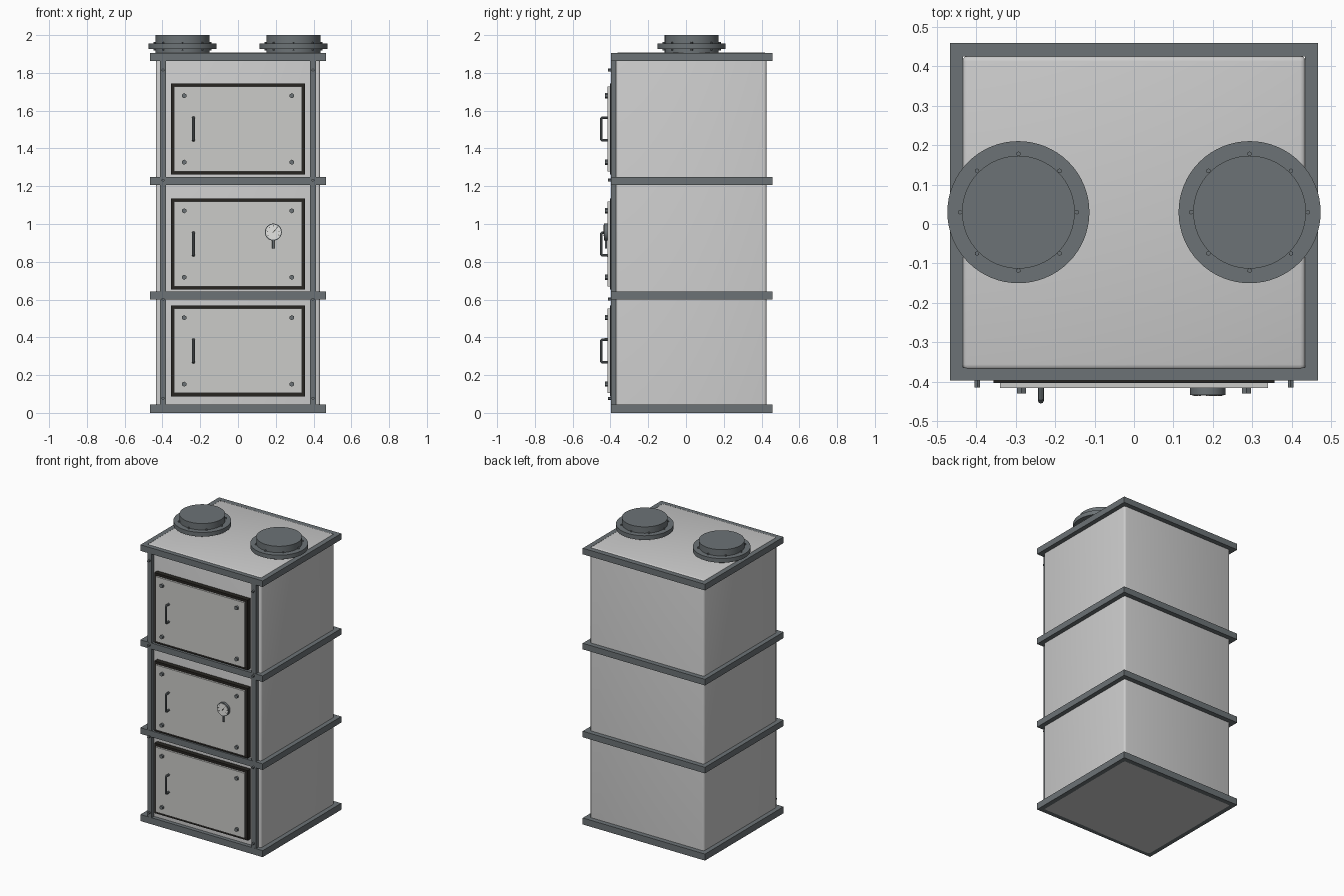
import bpy, bmesh, math
from mathutils import Vector, Matrix

if "Cube" in bpy.data.objects:
    bpy.data.objects.remove(bpy.data.objects["Cube"])


def material(name, rgb):
    m = bpy.data.materials.new(name)
    m.diffuse_color = (*rgb, 1)
    m.use_nodes = True
    m.node_tree.nodes["Principled BSDF"].inputs["Base Color"].default_value = m.diffuse_color
    return m


LIGHT = material("light grey enamel", (0.60, 0.60, 0.60))
DOOR = material("door grey", (0.60, 0.60, 0.58))
STEEL = material("dark steel", (0.15, 0.17, 0.18))
BLACK = material("black seal", (0.02, 0.018, 0.015))
WHITE = material("dial white", (0.78, 0.78, 0.76))


def finish(bm, name, mat, smooth=False):
    bmesh.ops.recalc_face_normals(bm, faces=bm.faces)
    me = bpy.data.meshes.new(name)
    bm.to_mesh(me)
    bm.free()
    ob = bpy.data.objects.new(name, me)
    bpy.context.collection.objects.link(ob)
    me.materials.append(mat)
    if smooth:
        shade(ob)
    return ob


def shade(ob):
    bpy.ops.object.select_all(action='DESELECT')
    ob.select_set(True)
    bpy.context.view_layer.objects.active = ob
    bpy.ops.object.shade_smooth_by_angle(angle=math.radians(35))


def box(name, x, y, z, mat, bevel=0.0, segs=3):
    """Box from (min, max) ranges, with optional rounding above the base."""
    bm = bmesh.new()
    bmesh.ops.create_cube(bm, size=1)
    for v in bm.verts:
        v.co = [(a + b) / 2 + c * (b - a) for (a, b), c in zip((x, y, z), v.co)]
    if bevel:
        edges = [e for e in bm.edges if max(v.co.z for v in e.verts) > z[0] + 1e-4]
        bmesh.ops.bevel(bm, geom=edges, offset=bevel, segments=segs,
                        profile=0.5, affect='EDGES')
    return finish(bm, name, mat, bool(bevel))


def rod(name, start, end, r, mat, sides=12):
    """Cylinder between two points."""
    a, b = Vector(start), Vector(end)
    bm = bmesh.new()
    rot = (b - a).to_track_quat('Z', 'Y').to_matrix().to_4x4()
    bmesh.ops.create_cone(bm, cap_ends=True, segments=sides, radius1=r, radius2=r,
                          depth=(b - a).length,
                          matrix=Matrix.Translation((a + b) / 2) @ rot)
    return finish(bm, name, mat, sides > 8)


def band(name, z0, z1):
    """Rectangular collar around the cabinet."""
    bm = bmesh.new()

    def loop(hx, y0, y1, z):
        return [bm.verts.new(p) for p in
                ((-hx, y0, z), (hx, y0, z), (hx, y1, z), (-hx, y1, z))]
    outer, inner = (0.466, -0.397, 0.459), (0.433, -0.364, 0.424)
    rings = [loop(*outer, z0), loop(*outer, z1), loop(*inner, z1), loop(*inner, z0)]
    for i in range(4):
        p, q = rings[i], rings[(i + 1) % 4]
        for j in range(4):
            k = (j + 1) % 4
            bm.faces.new((p[j], p[k], q[k], q[j]))
    finish(bm, name, STEEL)


# Cabinet and its four bands
box("cabinet_body", (-0.435, 0.435), (-0.37, 0.426), (0, 1.909), LIGHT, 0.014)
BANDS = [(0, 0.045), (0.601, 0.643), (1.207, 1.249), (1.862, 1.904)]
for i, (z0, z1) in enumerate(BANDS):
    band(f"band_{i + 1}", z0, z1)

# Front corner posts with their bolts
for side, s in (("left", -1), ("right", 1)):
    xs = sorted((s * 0.381, s * 0.414))
    for i in range(3):
        box(f"post_{side}_{i + 1}", xs, (-0.396, -0.365),
            (BANDS[i][1], BANDS[i + 1][0]), STEEL)
    for i, z in enumerate((0.077, 0.602, 1.232, 1.815)):
        rod(f"post_bolt_{side}_{i + 1}", (s * 0.397, -0.39, z),
            (s * 0.397, -0.414, z), 0.008, STEEL, 6)


def handle(name, x, z):
    """Bent round-bar pull handle."""
    cu = bpy.data.curves.new(name, 'CURVE')
    cu.dimensions = '3D'
    cu.bevel_depth = 0.0075
    cu.bevel_resolution = 2
    cu.use_fill_caps = True
    sp = cu.splines.new('POLY')
    pts = [(-0.41, -0.06), (-0.443, -0.06), (-0.448, -0.055),
           (-0.448, 0.055), (-0.443, 0.06), (-0.41, 0.06)]
    sp.points.add(len(pts) - 1)
    for p, (y, dz) in zip(sp.points, pts):
        p.co = (x, y, z + dz, 1)
    ob = bpy.data.objects.new(name, cu)
    bpy.context.collection.objects.link(ob)
    cu.materials.append(STEEL)
    bpy.ops.object.select_all(action='DESELECT')
    ob.select_set(True)
    bpy.context.view_layer.objects.active = ob
    bpy.ops.object.convert(target='MESH')
    shade(bpy.context.view_layer.objects.active)


# Doors: seal, panel, corner bolts, handle
for n, z in (("lower", 0.328), ("middle", 0.894), ("upper", 1.503)):
    box(f"{n}_door_seal", (-0.356, 0.356), (-0.403, -0.365), (z - 0.241, z + 0.241), BLACK)
    box(f"{n}_door_panel", (-0.339, 0.339), (-0.416, -0.40), (z - 0.224, z + 0.224), DOOR)
    for sx in (-1, 1):
        for sz in (-1, 1):
            x, zz = sx * 0.285, z + sz * 0.176
            rod(f"{n}_door_bolt", (x, -0.41, zz), (x, -0.43, zz), 0.0135, STEEL, 6)
    handle(f"{n}_door_handle", -0.236, z)

# Dial thermometer on the middle door
gx, gz = 0.187, 0.957
rod("gauge_case", (gx, -0.41, gz), (gx, -0.433, gz), 0.045, STEEL, 32)
rod("gauge_face", (gx, -0.432, gz), (gx, -0.435, gz), 0.040, WHITE, 32)
rod("gauge_stem", (gx, -0.424, gz - 0.04), (gx, -0.424, gz - 0.087), 0.006, STEEL, 12)


def dial_mark(name, angle, r0, r1, w):
    """Thin radial plate on the dial."""
    ob = box(name, (r0, r1), (-0.0365, -0.034), (-w, w), BLACK)
    ob.location = (gx, -0.4, gz)
    ob.rotation_euler = (0, -math.radians(angle), 0)


for a in range(-30, 211, 40):
    dial_mark("gauge_tick", a, 0.029, 0.037, 0.0012)
dial_mark("gauge_needle", 50, -0.006, 0.026, 0.0015)

# Flue collars with flange and ring of bolts
for side, s in (("left", -1), ("right", 1)):
    cx, cy = s * 0.293, 0.03
    rod(f"flue_pipe_{side}", (cx, cy, 1.9), (cx, cy, 2.0), 0.143, STEEL, 64)
    rod(f"flue_flange_{side}", (cx, cy, 1.927), (cx, cy, 1.956), 0.18, STEEL, 64)
    for k in range(8):
        a = k * math.pi / 4
        x, y = cx + 0.148 * math.cos(a), cy + 0.148 * math.sin(a)
        rod(f"flue_bolt_{side}", (x, y, 1.918), (x, y, 1.964), 0.006, STEEL, 6)
